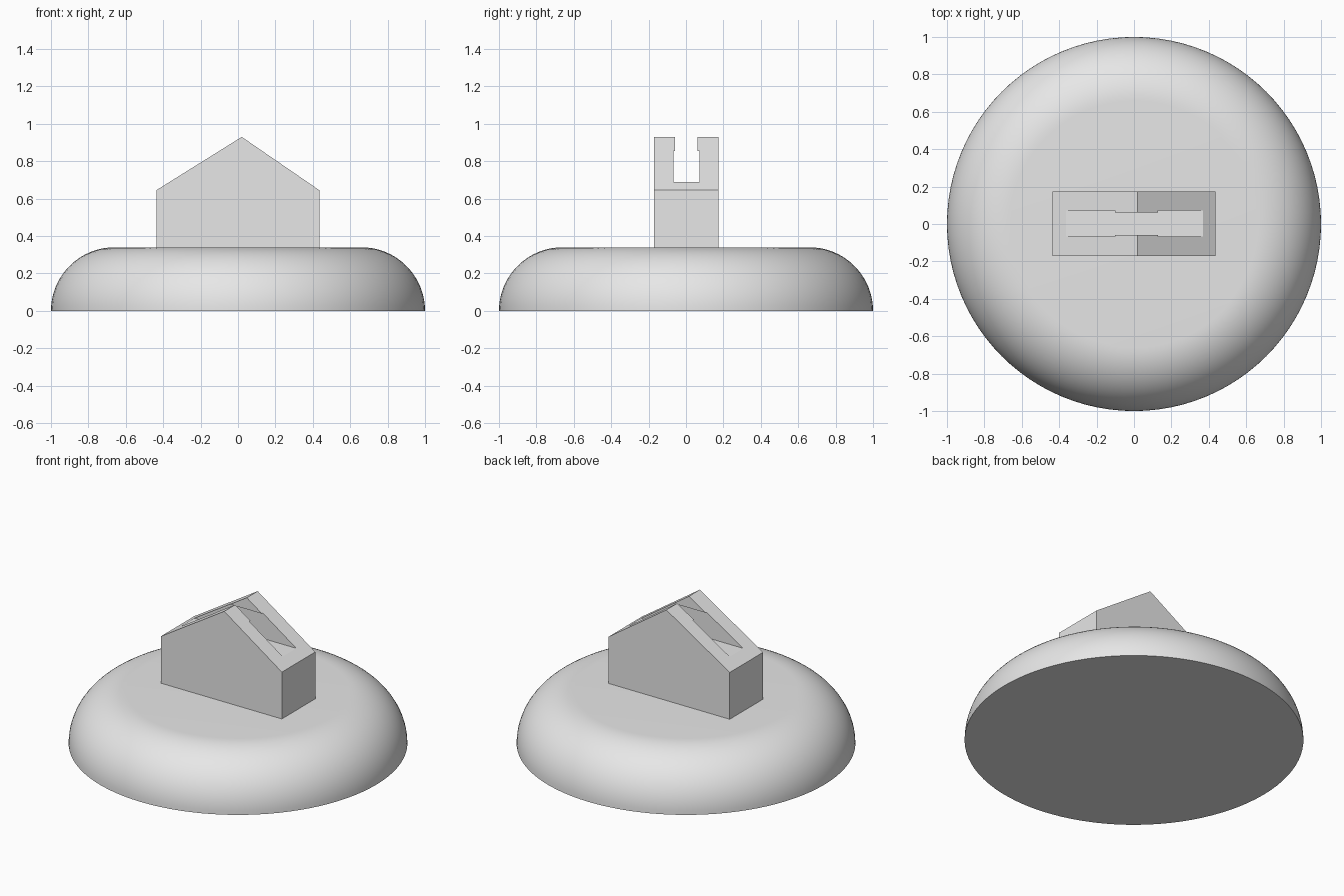
import bpy
import bmesh
from math import sin, cos, pi
from mathutils import Vector

default = bpy.data.objects.get("Cube")
if default:
    bpy.data.objects.remove(default, do_unlink=True)

grey = bpy.data.materials.new("plain grey")
grey.use_nodes = True
colour = (0.8, 0.8, 0.8, 1)
grey.diffuse_color = colour
grey.node_tree.nodes["Principled BSDF"].inputs["Base Color"].default_value = colour


def finish(name, bm):
    """Turn a bmesh into a grey object."""
    bmesh.ops.recalc_face_normals(bm, faces=bm.faces)
    mesh = bpy.data.meshes.new(name)
    bm.to_mesh(mesh)
    bm.free()
    mesh.materials.append(grey)
    obj = bpy.data.objects.new(name, mesh)
    bpy.context.collection.objects.link(obj)
    return obj


def prism(name, points, direction):
    """Extrude a closed outline along a direction."""
    bm = bmesh.new()
    face = bm.faces.new([bm.verts.new(p) for p in points])
    result = bmesh.ops.extrude_face_region(bm, geom=[face], use_keep_orig=True)
    moved = [v for v in result["geom"] if isinstance(v, bmesh.types.BMVert)]
    bmesh.ops.translate(bm, verts=moved, vec=Vector(direction))
    return finish(name, bm)


def activate(obj):
    bpy.ops.object.select_all(action="DESELECT")
    obj.select_set(True)
    bpy.context.view_layer.objects.active = obj


# Round base: flat top with a quarter-round rim, turned about z
top, flat, steps = 0.34, 0.66, 20
profile = [(0, 0, top)]
for i in range(steps + 1):
    a = pi / 2 * (1 - i / steps)
    profile.append((flat + (1 - flat) * cos(a), 0, top * sin(a)))
profile.append((0, 0, 0))
bm = bmesh.new()
verts = [bm.verts.new(p) for p in profile]
edges = [bm.edges.new(pair) for pair in zip(verts, verts[1:])]
bmesh.ops.spin(bm, geom=verts + edges, cent=(0, 0, 0), axis=(0, 0, 1),
               angle=2 * pi, steps=96, use_merge=True)
bmesh.ops.remove_doubles(bm, verts=bm.verts, dist=0.0001)
base = finish("round_base", bm)
activate(base)
bpy.ops.object.shade_smooth_by_angle(angle=pi / 6)

# Gabled block standing on the base
front, depth = -0.17, 0.344
gable = [(-0.437, 0.33), (0.435, 0.33), (0.435, 0.645), (0.02, 0.93), (-0.437, 0.645)]
block = prism("gabled_block", [(x, front, z) for x, z in gable], (0, depth, 0))

# Slot along the ridge, narrower near the top
floor, lip, above = 0.69, 0.855, 1.2
wide, narrow, middle = 0.07, 0.06, 0.002
half = [(wide, floor), (wide, lip), (narrow, lip), (narrow, above)]
section = half + [(-y, z) for y, z in reversed(half)]
cutter = prism("slot_cutter", [(-0.6, y + middle, z) for y, z in section], (1.2, 0, 0))
cutter.hide_render = True
activate(block)
cut = block.modifiers.new("slot", "BOOLEAN")
cut.operation = "DIFFERENCE"
cut.solver = "EXACT"
cut.object = cutter
bpy.ops.object.modifier_apply(modifier=cut.name)
bpy.data.objects.remove(cutter, do_unlink=True)
